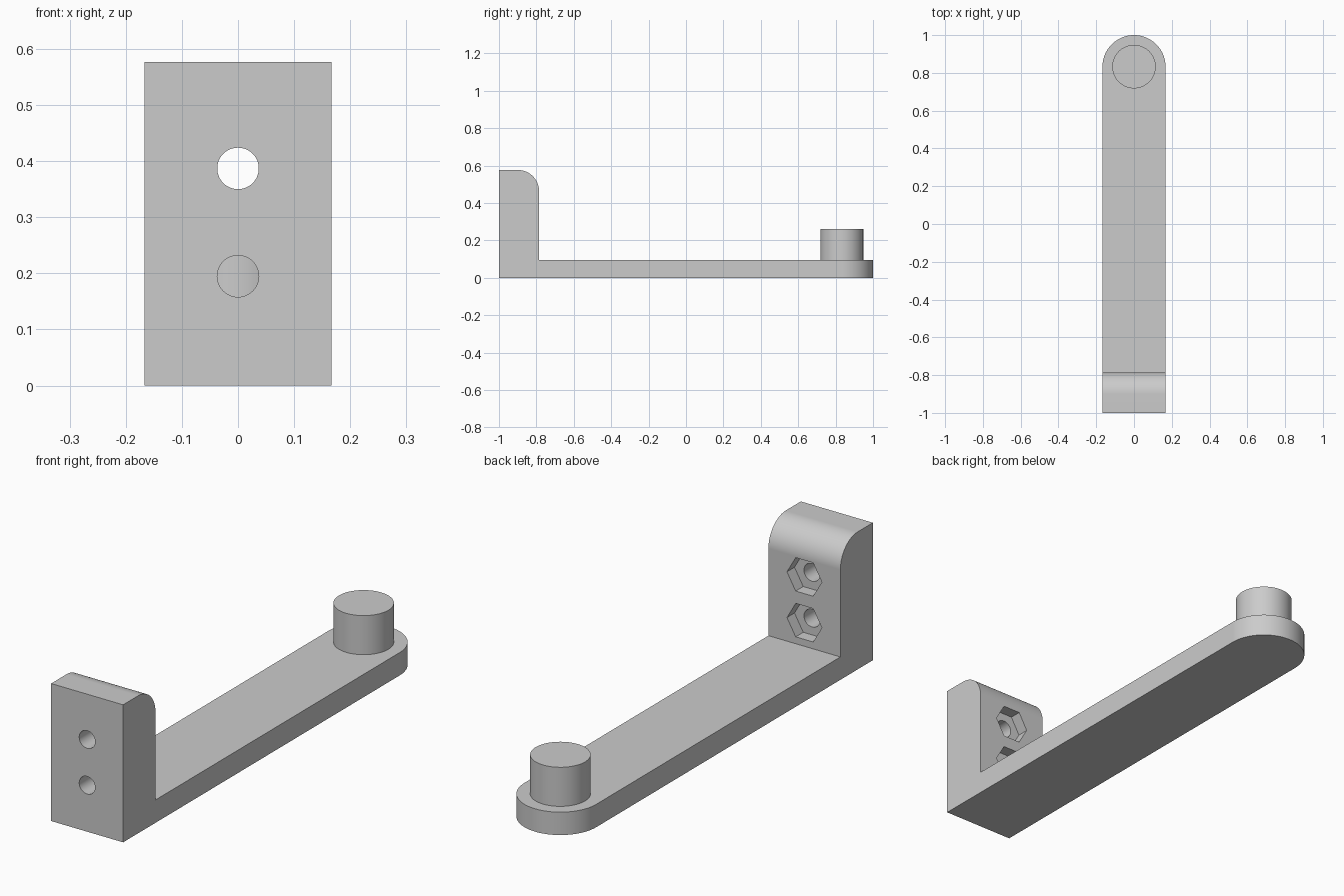
import bpy, bmesh
from math import sin, cos, pi, radians
from mathutils import Vector

cube = bpy.data.objects.get("Cube")
if cube:
    bpy.data.objects.remove(cube, do_unlink=True)

# Main dimensions
HALF_W, HEIGHT, ARM_T = 0.167, 0.577, 0.096
WALL_BACK, FILLET = -0.785, 0.115
END_Y = 1 - HALF_W
PEG_R, PEG_TOP = 0.115, 0.26
HOLE_R, HEX_R, HEX_DEPTH = 0.037, 0.081, 0.05
HOLE_HEIGHTS = (0.195, 0.387)

grey = bpy.data.materials.new("plain grey")
grey.use_nodes = True
grey.diffuse_color = (0.6, 0.6, 0.6, 1)
grey.node_tree.nodes["Principled BSDF"].inputs["Base Color"].default_value = (0.6, 0.6, 0.6, 1)


def arc(cx, cy, r, start, end, steps):
    """Points along a circular arc, angles in degrees."""
    angles = [radians(start + (end - start) * i / steps) for i in range(steps + 1)]
    return [(cx + r * cos(a), cy + r * sin(a)) for a in angles]


def prism(name, points, direction):
    """Extrude a closed outline of 3D points into a solid."""
    bm = bmesh.new()
    face = bm.faces.new([bm.verts.new(p) for p in points])
    top = bmesh.ops.extrude_face_region(bm, geom=[face])["geom"]
    verts = [v for v in top if isinstance(v, bmesh.types.BMVert)]
    bmesh.ops.translate(bm, verts=verts, vec=Vector(direction))
    bmesh.ops.recalc_face_normals(bm, faces=bm.faces)
    mesh = bpy.data.meshes.new(name)
    bm.to_mesh(mesh)
    bm.free()
    mesh.materials.append(grey)
    obj = bpy.data.objects.new(name, mesh)
    bpy.context.collection.objects.link(obj)
    return obj


def cut(target, cutter):
    """Subtract the cutter from the target, then discard it."""
    cutter.hide_render = True
    mod = target.modifiers.new("cut", "BOOLEAN")
    mod.operation, mod.solver, mod.object = "DIFFERENCE", "EXACT", cutter
    bpy.context.view_layer.objects.active = target
    bpy.ops.object.modifier_apply(modifier=mod.name)
    bpy.data.objects.remove(cutter, do_unlink=True)


def finish(obj):
    """Smooth the round surfaces and keep the flat ones flat."""
    bpy.ops.object.select_all(action="DESELECT")
    obj.select_set(True)
    bpy.context.view_layer.objects.active = obj
    bpy.ops.object.shade_smooth_by_angle(angle=radians(30))
    mod = obj.modifiers.new("flat_normals", "WEIGHTED_NORMAL")
    mod.keep_sharp = True


# L-shaped bracket: side profile with a rounded upper back edge
profile = [(-1, 0), (1.05, 0), (1.05, ARM_T), (WALL_BACK, ARM_T)]
profile += arc(WALL_BACK - FILLET, HEIGHT - FILLET, FILLET, 0, 90, 20)
profile += [(-1, HEIGHT)]
bracket = prism("bracket", [(-HALF_W, y, z) for y, z in profile], (2 * HALF_W, 0, 0))

# Rounded free end of the arm
outline = arc(0, END_Y, HALF_W, 0, 180, 48)
outline += [(-0.3, END_Y), (-0.3, 1.2), (0.3, 1.2), (0.3, END_Y)]
cut(bracket, prism("end_cutter", [(x, y, -0.1) for x, y in outline], (0, 0, 0.4)))

# Bolt holes through the wall, with hexagonal nut pockets at the back
for z in HOLE_HEIGHTS:
    hexagon = arc(0, z, HEX_R, 0, 300, 5)
    cut(bracket, prism("nut_cutter", [(x, WALL_BACK - HEX_DEPTH, h) for x, h in hexagon], (0, 0.1, 0)))
    circle = arc(0, z, HOLE_R, 0, 352.5, 47)
    cut(bracket, prism("hole_cutter", [(x, -1.1, h) for x, h in circle], (0, 0.4, 0)))
finish(bracket)

# Round peg standing on the free end
circle = arc(0, END_Y, PEG_R, 0, 354.375, 63)
peg = prism("peg", [(x, y, ARM_T) for x, y in circle], (0, 0, PEG_TOP - ARM_T))
finish(peg)
